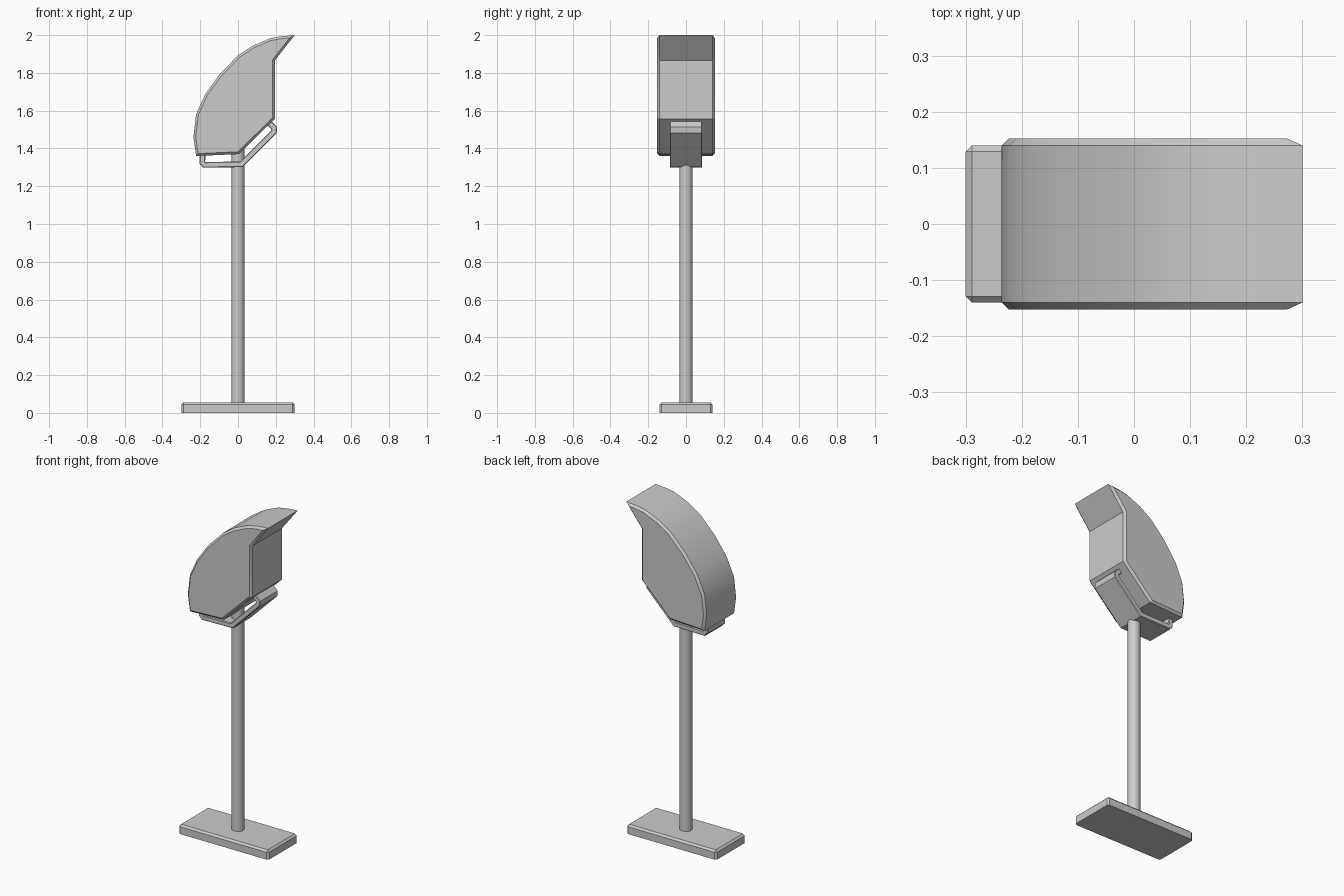
import bpy, bmesh
from mathutils import Vector

if "Cube" in bpy.data.objects:
    bpy.data.objects.remove(bpy.data.objects["Cube"])


def finish(name, bm, smooth=False):
    bmesh.ops.recalc_face_normals(bm, faces=bm.faces)
    mesh = bpy.data.meshes.new(name)
    bm.to_mesh(mesh)
    bm.free()
    ob = bpy.data.objects.new(name, mesh)
    bpy.context.collection.objects.link(ob)
    if smooth:
        bpy.ops.object.select_all(action='DESELECT')
        ob.select_set(True)
        bpy.context.view_layer.objects.active = ob
        bpy.ops.object.shade_smooth_by_angle(angle=0.5)
    return ob


def offset(points, d, closed):
    """Mitred offset of an xz path to its left by d."""
    pts = [Vector(p) for p in points]
    n = len(pts)
    result = []
    for i, p in enumerate(pts):
        before = (p - pts[i - 1]) if closed or i > 0 else (pts[1] - p)
        after = (pts[(i + 1) % n] - p) if closed or i < n - 1 else before
        na = Vector((-before.y, before.x)).normalized()
        nb = Vector((-after.y, after.x)).normalized()
        result.append(p + (na + nb) * d / (1 + na.dot(nb)))
    return result


def loft(name, layers, smooth=False):
    """Solid through (y, xz outline) layers."""
    bm = bmesh.new()
    rings = [[bm.verts.new((p[0], y, p[1])) for p in outline] for y, outline in layers]
    for a, b in zip(rings, rings[1:]):
        for i in range(len(a)):
            j = (i + 1) % len(a)
            bm.faces.new((a[i], a[j], b[j], b[i]))
    bm.faces.new(rings[0])
    bm.faces.new(rings[-1][::-1])
    return finish(name, bm, smooth)


def bevelled_layers(outline, half_width, bevel):
    """Outline (counter-clockwise) with chamfered sides."""
    inner = offset(outline, bevel, True)
    return [(-half_width, inner), (bevel - half_width, outline),
            (half_width - bevel, outline), (half_width, inner)]


# Foot plate, chamfered everywhere but underneath
bm = bmesh.new()
bmesh.ops.create_cube(bm, size=1)
for v in bm.verts:
    v.co = (v.co.x * 0.6, v.co.y * 0.28, (v.co.z + 0.5) * 0.055)
edges = [e for e in bm.edges if max(v.co.z for v in e.verts) > 0.01]
bmesh.ops.bevel(bm, geom=edges, offset=0.011, segments=1, affect='EDGES')
finish("base_plate", bm)

# Round post reaching up into the head
bm = bmesh.new()
bmesh.ops.create_cone(bm, cap_ends=True, segments=24, radius1=0.035, radius2=0.035, depth=1.36)
bmesh.ops.translate(bm, verts=bm.verts, vec=(0, 0, 0.04 + 0.68))
finish("post", bm, True)

# Head: curved back with an overhanging visor and a slanted underside
head = [(-0.222, 1.36), (0.005, 1.37), (0.195, 1.557), (0.195, 1.865), (0.30, 2.0),
        (0.23, 1.994), (0.17, 1.983), (0.08, 1.945), (0, 1.893), (-0.10, 1.79),
        (-0.175, 1.685), (-0.222, 1.58), (-0.236, 1.46)]
loft("head", bevelled_layers(head, 0.1525, 0.0125), True)

# Bent strap handle under the head
path = [(-0.186, 1.39), (-0.189, 1.325), (-0.178, 1.313), (0.018, 1.316),
        (0.19, 1.488), (0.192, 1.508), (0.15, 1.55)]
strap = offset(path, -0.015, False) + offset(path, 0.015, False)[::-1]
loft("handle_strap", bevelled_layers(strap, 0.086, 0.004))
